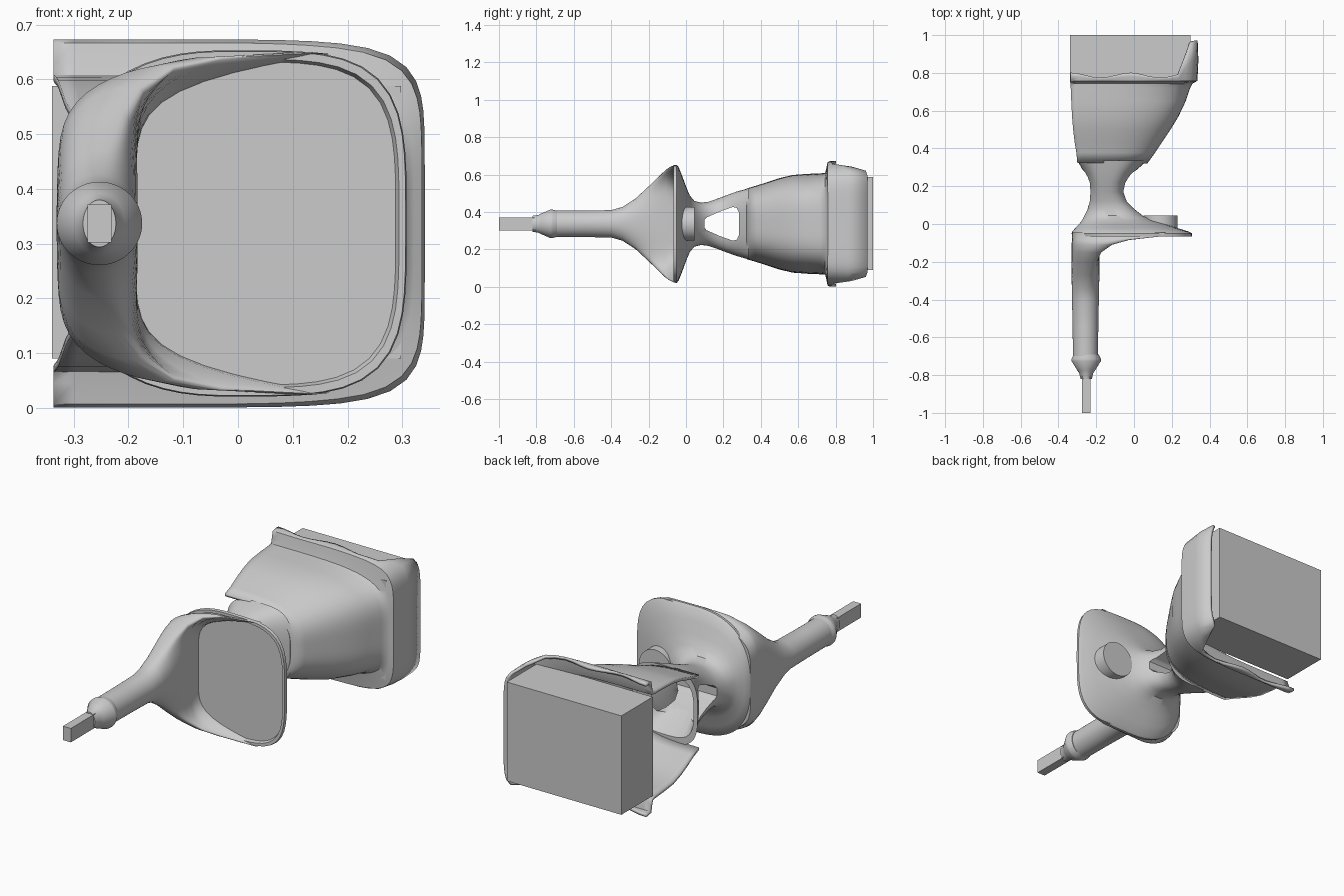
import bpy, bmesh
from math import sin, cos, pi, copysign, radians

if "Cube" in bpy.data.objects:
    bpy.data.objects.remove(bpy.data.objects["Cube"])

ZC = 0.337          # height of the long axis
HX = -0.253         # sideways offset of the handle


def finish(name, bm, angle=35):
    bmesh.ops.recalc_face_normals(bm, faces=bm.faces)
    me = bpy.data.meshes.new(name)
    bm.to_mesh(me)
    bm.free()
    ob = bpy.data.objects.new(name, me)
    bpy.context.collection.objects.link(ob)
    bpy.ops.object.select_all(action='DESELECT')
    ob.select_set(True)
    bpy.context.view_layer.objects.active = ob
    if angle:
        bpy.ops.object.shade_smooth_by_angle(angle=radians(angle))
    return ob


def loft(name, rings, closed=True, angle=35):
    bm = bmesh.new()
    rows = [[bm.verts.new(p) for p in r] for r in rings]
    n = len(rows[0])
    for a, b in zip(rows, rows[1:]):
        for i in range(n if closed else n - 1):
            j = (i + 1) % n
            bm.faces.new((a[i], a[j], b[j], b[i]))
    if closed:
        bm.faces.new(rows[0])
        bm.faces.new(rows[-1])
    return finish(name, bm, angle)


def box(name, x0, x1, y0, y1, z0, z1):
    ring = lambda y: [(x0, y, z0), (x1, y, z0), (x1, y, z1), (x0, y, z1)]
    return loft(name, [ring(y0), ring(y1)], angle=0)


def squircle(c, s, n):
    r = (abs(c) ** n + abs(s) ** n) ** (-1 / n)
    return c * r, s * r


def section(y, x0, x1, hz, nl=2.0, nr=2.0, seg=64):
    """Closed rounded section with different left and right squareness."""
    pts = []
    for i in range(seg):
        t = 2 * pi * i / seg
        u, v = squircle(cos(t), sin(t), nr if cos(t) > 0 else nl)
        pts.append(((x0 + x1) / 2 + u * (x1 - x0) / 2, y, ZC + v * hz))
    return pts


def crescent(y, hw, hz, bend, p, seg=64):
    """Circle that opens into a crescent with its tips swept to +x."""
    pts = []
    for i in range(seg):
        t = 2 * pi * i / seg
        s, c = sin(t), cos(t)
        w = hw * copysign(max(0, 1 - abs(s) ** p) ** (1 / p), c)
        pts.append((HX - 0.004 + bend * s ** 6 + w, y, ZC + hz * s))
    return pts


def cut(ob, cutter):
    cutter.hide_render = True
    m = ob.modifiers.new("cut", 'BOOLEAN')
    m.object, m.operation, m.solver = cutter, 'DIFFERENCE', 'EXACT'
    bpy.ops.object.select_all(action='DESELECT')
    ob.select_set(True)
    bpy.context.view_layer.objects.active = ob
    bpy.ops.object.modifier_apply(modifier=m.name)
    bpy.data.objects.remove(cutter)
    bpy.ops.object.shade_smooth_by_angle(angle=radians(35))


# square rod tip and tapered collar
box("rod_tip", HX - 0.022, HX + 0.022, -1, -0.76, ZC - 0.035, ZC + 0.035)
collar = [(-0.82, .03, .043), (-0.79, .037, .047), (-0.775, .047, .055),
          (-0.725, .078, .076), (-0.715, .078, .076), (-0.69, .066, .07)]
loft("collar", [section(y, HX - a, HX + a, b) for y, a, b in collar])

# handle flaring into the crescent front of the guard
handle = [(-0.71, .066, .071, 0, 2), (-0.55, .068, .071, 0, 2), (-0.4, .071, .073, 0, 2),
          (-0.34, .072, .09, 0, 2.1), (-0.27, .074, .135, .01, 2.3),
          (-0.2, .074, .2, .03, 2.7), (-0.15, .074, .248, .06, 3.1),
          (-0.11, .073, .287, .12, 3.5), (-0.085, .072, .304, .21, 3.8),
          (-0.065, .071, .313, .39, 4), (-0.045, .071, .311, .41, 4)]
loft("handle", [crescent(*r) for r in handle], angle=60)

# guard plate with raised rim, its back sweeping into the waisted neck
guard = [(-0.05, -.31, .288, .295, 2.5, 3.9), (-0.066, -.315, .294, .3, 2.5, 3.9),
         (-0.066, -.327, .306, .314, 2.5, 3.9), (-0.05, -.33, .308, .316, 2.5, 3.9),
         (-0.04, -.327, .29, .305, 2.5, 3.6), (-0.02, -.31, .225, .255, 2.4, 3.2),
         (0, -.29, .165, .2, 2.3, 2.8), (.02, -.275, .1, .152, 2.3, 2.5),
         (.045, -.262, .045, .122, 2.3, 2.4), (.08, -.245, 0, .113, 2.3, 2.4),
         (.12, -.237, -.036, .118, 2.4, 2.4), (.17, -.235, -.052, .135, 2.6, 2.6),
         (.22, -.24, -.04, .154, 2.8, 2.8), (.27, -.262, -.005, .172, 3, 3),
         (.335, -.3, .07, .19, 3.3, 3.3)]
neck = loft("guard_and_neck", [section(*r) for r in guard])

# hollow the rear of the neck, then cut the rounded triangular window
cut(neck, loft("neck_hollow", [section(.17, -.19, -.1, .05, 3, 3),
                               section(.36, -.29, .06, .172, 3.3, 3.3)]))
win = [(.098, .02), (.11, .034), (.18, .065), (.25, .09), (.272, .085), (.283, .06)]
outline = [(y, z) for y, z in win] + [(y, -z) for y, z in reversed(win)]
cut(neck, loft("window_cutter", [[(x, y, ZC + z) for y, z in outline] for x in (-.5, .5)]))

# round button on the back of the guard
loft("button", [section(y, .05, .23, .09) for y in (-.035, .045)])


# open-sided cup with an outward lip and a side wall
def cup_ring(y, x0, x1, hz, n, reach=None, seg=56):
    pts = []
    for i in range(seg + 1):
        t = pi / 2 - pi * i / seg
        u, v = squircle(max(0, cos(t)), sin(t), n)
        x = x0 + u * (x1 - x0)
        yy = y
        if reach is not None:
            k = min(1, max(0, (x - .23) / .08))
            k = k * k * (3 - 2 * k)
            yy += reach * (.2 * k + (1 - k) * (.017 + .014 * cos((x + .02) * 20)))
        pts.append((x, yy, ZC + v * hz))
    return pts


cup = [(.325, -.3, .065, .182, 3.2), (.38, -.305, .105, .198, 3.2), (.44, -.315, .145, .217, 3.3),
       (.5, -.322, .185, .237, 3.4), (.57, -.328, .228, .254, 3.6), (.65, -.332, .266, .26, 3.8),
       (.72, -.335, .29, .263, 4), (.748, -.337, .305, .266, 4.5),
       (.756, -.337, .318, .29, 5.5), (.762, -.337, .33, .325, 7),
       (.768, -.337, .334, .329, 7.5, .5), (.77, -.337, .33, .328, 7.5, 1)]
shell = loft("cup_shell", [cup_ring(*r) for r in cup], closed=False, angle=40)
sol = shell.modifiers.new("thickness", 'SOLIDIFY')
sol.thickness, sol.offset = 0.014, 0

# block held in the cup
box("block", -.34, .298, .75, 1, .09, .588)
